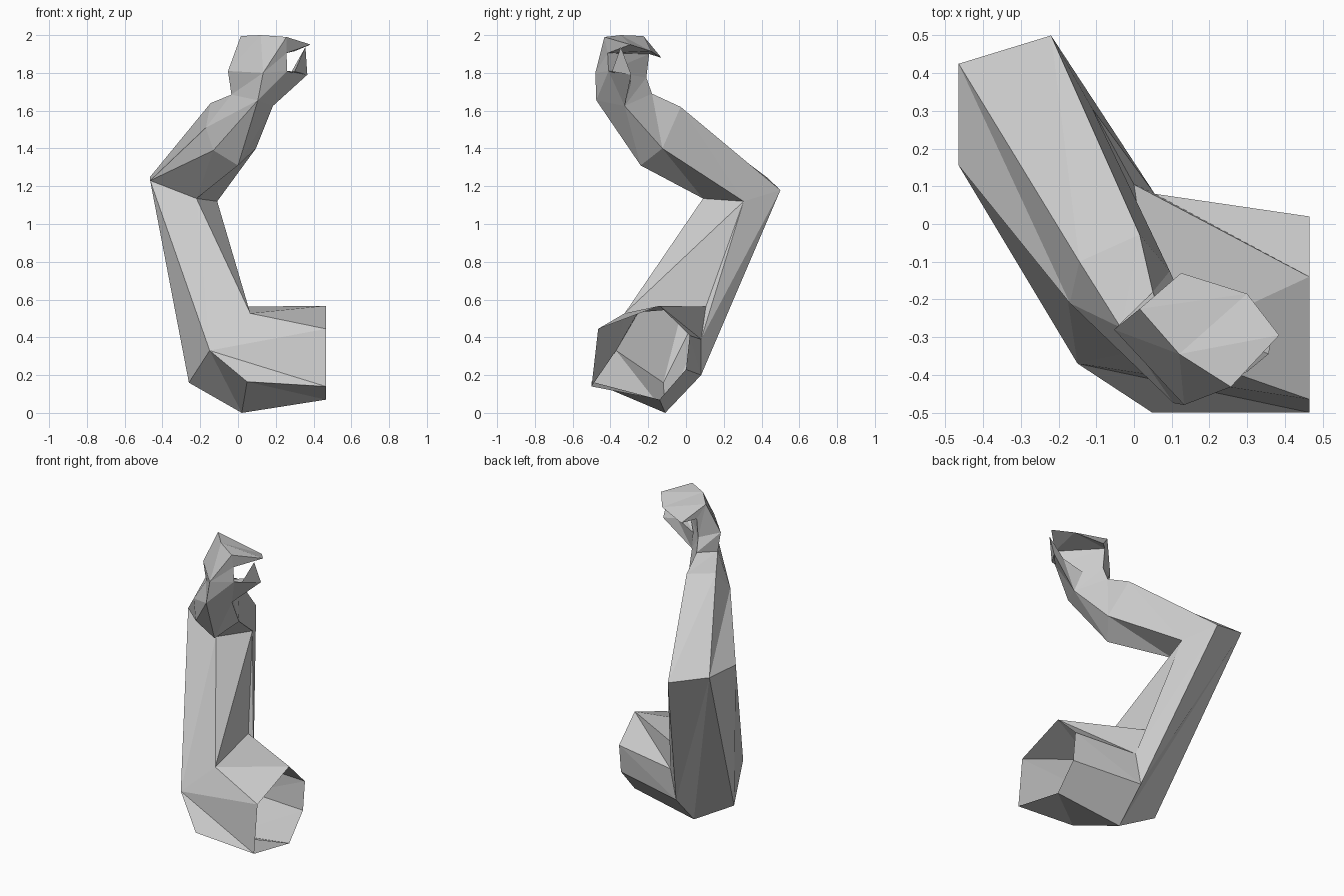
import bpy, bmesh
from mathutils import Vector

if "Cube" in bpy.data.objects:
    bpy.data.objects.remove(bpy.data.objects["Cube"])

grey = bpy.data.materials.new("light grey")
grey.diffuse_color = (0.6, 0.6, 0.6, 1)
grey.use_nodes = True
grey.node_tree.nodes["Principled BSDF"].inputs["Base Color"].default_value = grey.diffuse_color


def loft(name, *strips):
    """Skin pairs of point rings; repeated points collapse quads to triangles."""
    bm = bmesh.new()
    cache = {}

    def vert(p):
        if p not in cache:
            cache[p] = bm.verts.new(Vector(p))
        return cache[p]

    for low, up, closed in strips:
        n = len(low)
        for i in range(n if closed else n - 1):
            j = (i + 1) % n
            for tri in ((low[i], low[j], up[j]), (low[i], up[j], up[i])):
                if len(set(tri)) == 3:
                    vs = [vert(p) for p in tri]
                    if not bm.faces.get(vs):
                        bm.faces.new(vs)
    bmesh.ops.recalc_face_normals(bm, faces=bm.faces)
    mesh = bpy.data.meshes.new(name)
    bm.to_mesh(mesh)
    bm.free()
    mesh.materials.append(grey)
    obj = bpy.data.objects.new(name, mesh)
    bpy.context.collection.objects.link(obj)
    return obj


# Open shoulder end: six points (y, z) at the right-hand cut
sa, sb, sc, sd, se, sf = [(0.465, y, z) for y, z in (
    (-0.14, 0.567), (0.02, 0.41), (0.0, 0.23), (-0.14, 0.07), (-0.5, 0.14), (-0.465, 0.445))]

# Bend below the upper arm
ba, bg, bh = (0.065, -0.325, 0.527), (0.0, 0.105, 0.562), (0.055, 0.08, 0.39)
bi, bj, bk = (0.015, 0.08, 0.2), (0.02, -0.11, 0.0), (-0.26, -0.12, 0.16)
be, bf = (0.048, -0.5, 0.165), (-0.15, -0.37, 0.33)

# Elbow ring
p1, p2, p3 = (-0.22, 0.09, 1.135), (-0.11, 0.305, 1.12), (-0.22, 0.5, 1.18)
p4, p5 = (-0.465, 0.425, 1.25), (-0.465, 0.155, 1.23)

# Forearm end ring
q1, q2, q3 = (0.0, -0.24, 1.31), (0.095, -0.125, 1.4), (0.015, -0.028, 1.62)
q4, q5, q6 = (-0.145, -0.1, 1.64), (-0.17, -0.21, 1.51), (-0.13, -0.245, 1.39)
forearm_end = [q1, q2, q3, q4, q5, q6]

# Wrist ring
r3, r4 = (0.05, -0.18, 1.69), (-0.035, -0.275, 1.685)
r5, r6 = (0.105, -0.475, 1.655), (0.185, -0.325, 1.625)

# Mid hand, knuckles, finger roots, finger tips
palm_in, back_l = (0.06, -0.21, 1.775), (-0.053, -0.28, 1.81)
back_r, palm_r = (0.133, -0.48, 1.8), (0.26, -0.41, 1.81)
k1, k2, k3 = (0.015, -0.225, 1.995), (0.12, -0.345, 2.0), (0.257, -0.432, 1.99)
v1, v3 = (0.06, -0.195, 1.9), (0.257, -0.415, 1.905)
u1, u2, u3 = (0.125, -0.13, 1.88), (0.3, -0.185, 1.915), (0.385, -0.295, 1.95)

loft("shoulder",
     ([sa, sa, sb, sc, sd, se, sf], [ba, bg, bh, bi, bj, be, bf], True),
     ([bf, be], [bk, bj], False))
loft("upper_arm",
     ([ba, bg, bh, bi, bj, bk, bf], [p1, p2, p2, p3, p4, p4, p5], True))
loft("forearm", ([p1, p2, p3, p4, p5, p1], forearm_end, True))
loft("wrist", (forearm_end, [r5, r6, r3, r4, r4, r5], True))

wrist = [r3, r4, r5, r5, r6]
middle = [palm_in, back_l, back_r, back_r, palm_r]
loft("hand", (wrist, middle, True), (middle, [v1, k1, k2, k3, v3], True))
loft("fingers", ([k1, k2, k3, v3, v1, v1], [u1, u2, u3, u3, u2, u1], True))

# Thumb: rises from the wrist side and ends in a point
root = [palm_r, r6, (0.15, -0.29, 1.75)]
joint = [(0.3, -0.392, 1.807), (0.367, -0.29, 1.79), (0.28, -0.31, 1.8)]
loft("thumb", (root, joint, True), (joint, [(0.357, -0.345, 1.937)] * 3, True))
